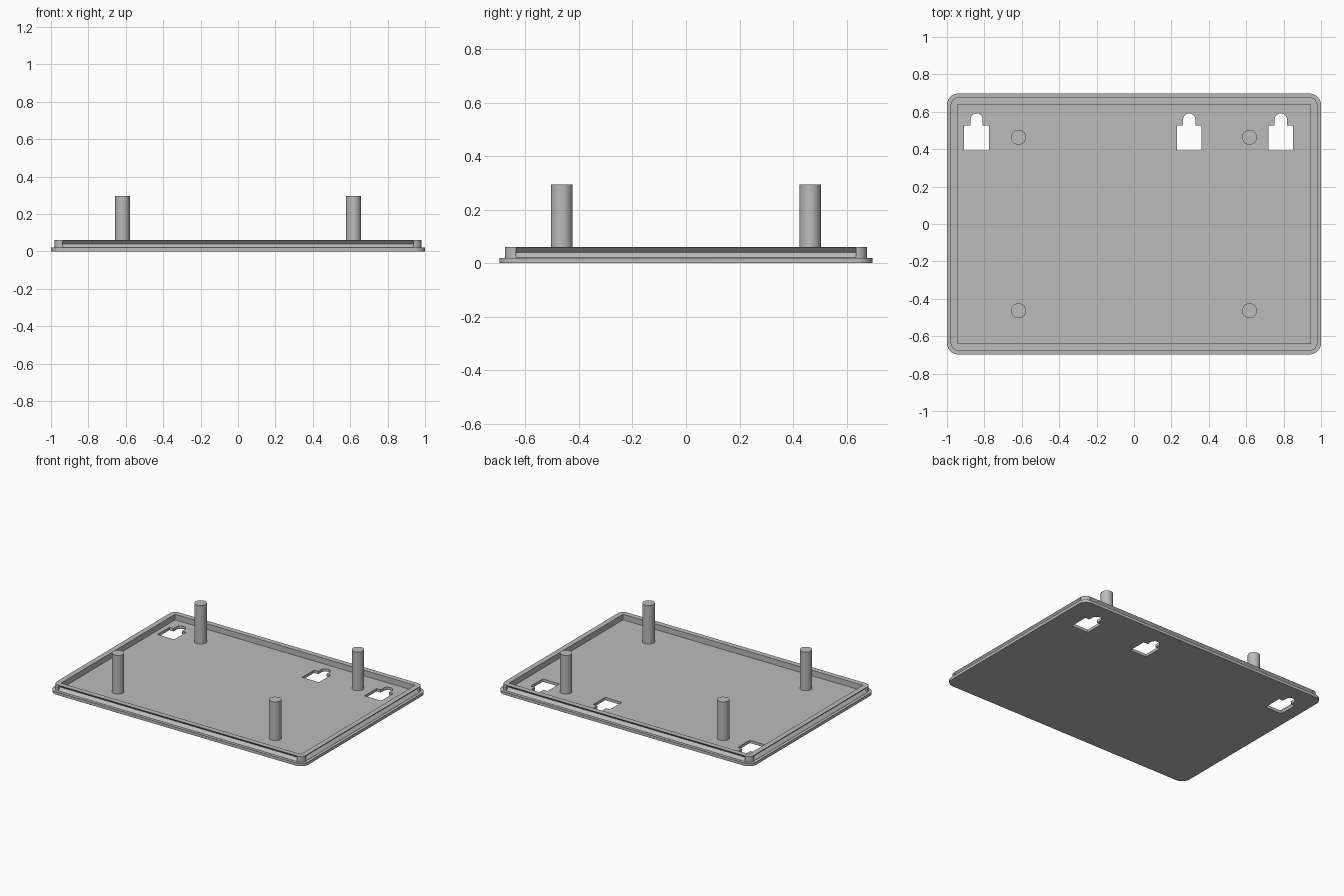
import bpy
import bmesh
from math import sin, cos, pi, radians
from mathutils import Matrix, Vector

default = bpy.data.objects.get("Cube")
if default:
    bpy.data.objects.remove(default, do_unlink=True)

grey = bpy.data.materials.new("plain grey")
grey.use_nodes = True
COLOUR = (0.5, 0.5, 0.5, 1)
grey.diffuse_color = COLOUR
grey.node_tree.nodes["Principled BSDF"].inputs["Base Color"].default_value = COLOUR

HALF_X, HALF_Y = 1.0, 0.697      # plate outline
LIP_X, LIP_Y = 0.98, 0.677       # raised lip outline
FLOOR, LIP_TOP, PEG_TOP = 0.02, 0.06, 0.295
WALL, LIP_RADIUS = 0.037, 0.042


def prism(name, outline, low, high, matrix=Matrix()):
    """Extrude a flat outline from low to high along local z."""
    bm = bmesh.new()
    face = bm.faces.new([bm.verts.new((x, y, low)) for x, y in outline])
    top = bmesh.ops.extrude_face_region(bm, geom=[face])["geom"]
    verts = [v for v in top if isinstance(v, bmesh.types.BMVert)]
    bmesh.ops.translate(bm, vec=(0, 0, high - low), verts=verts)
    bmesh.ops.transform(bm, matrix=matrix, verts=bm.verts)
    bmesh.ops.recalc_face_normals(bm, faces=bm.faces)
    mesh = bpy.data.meshes.new(name)
    bm.to_mesh(mesh)
    bm.free()
    mesh.materials.append(grey)
    obj = bpy.data.objects.new(name, mesh)
    bpy.context.collection.objects.link(obj)
    return obj


def arc(cx, cy, r, start, end, steps):
    return [(cx + r * cos(a), cy + r * sin(a))
            for a in (start + (end - start) * i / steps for i in range(steps + 1))]


def rounded(hx, hy, r):
    """Rectangle outline with rounded corners."""
    points = []
    for i, (sx, sy) in enumerate([(1, 1), (-1, 1), (-1, -1), (1, -1)]):
        points += arc(sx * (hx - r), sy * (hy - r), r, i * pi / 2, (i + 1) * pi / 2, 10)
    return points


def activate(obj):
    bpy.ops.object.select_all(action="DESELECT")
    obj.select_set(True)
    bpy.context.view_layer.objects.active = obj


def cut(obj, cutters):
    """Subtract each cutter, then discard it."""
    for cutter in cutters:
        cutter.hide_render = True
        mod = obj.modifiers.new("cut", "BOOLEAN")
        mod.operation = "DIFFERENCE"
        mod.solver = "EXACT"
        mod.object = cutter
        activate(obj)
        bpy.ops.object.modifier_apply(modifier=mod.name)
        bpy.data.objects.remove(cutter, do_unlink=True)


def smooth(obj):
    activate(obj)
    bpy.ops.object.shade_smooth_by_angle(angle=radians(30))


# Base plate with three keyhole mounting slots
plate = prism("base_plate", rounded(HALF_X, HALF_Y, 0.06), 0, FLOOR)
keyholes = []
for x in (-0.842, 0.295, 0.785):
    wide, slot = 0.066, 0.033
    shape = [(x - wide, 0.527), (x - wide, 0.393), (x + wide, 0.393), (x + wide, 0.527)]
    shape += [(x + slot, 0.527)] + arc(x, 0.558, slot, 0, pi, 16) + [(x - slot, 0.527)]
    keyholes.append(prism("keyhole_cutter", shape, -0.1, 0.1))
cut(plate, keyholes)
smooth(plate)

# Raised lip, square inside, with a V-shaped snap groove along each side
lip = prism("raised_lip", rounded(LIP_X, LIP_Y, LIP_RADIUS), FLOOR, LIP_TOP)
ix, iy = LIP_X - WALL, LIP_Y - WALL
cutters = [prism("pocket_cutter", [(-ix, -iy), (ix, -iy), (ix, iy), (-ix, iy)], -0.1, 0.2)]
MID, DEPTH, OUT = 0.04, 0.0195, 0.03
vee = [(-DEPTH, MID), (OUT, MID - DEPTH - OUT), (OUT, MID + DEPTH + OUT)]
for i in range(4):
    reach, span = (LIP_X, LIP_Y) if i % 2 == 0 else (LIP_Y, LIP_X)
    # local x points outward, local y points up, local z runs along the side
    stand = Matrix.Rotation(i * pi / 2, 4, "Z") @ Matrix.Translation(Vector((reach, 0, 0)))
    stand = stand @ Matrix.Rotation(pi / 2, 4, "X")
    length = span - LIP_RADIUS
    cutters.append(prism("groove_cutter", vee, -length, length, stand))
cut(lip, cutters)
smooth(lip)

# Four round standing pegs
for side, x in (("left", 0.618), ("right", -0.618)):
    for end, y in (("front", -0.464), ("back", 0.464)):
        circle = arc(x, y, 0.04, 0, 2 * pi, 48)[:-1]
        smooth(prism(f"{end}_{side}_peg", circle, FLOOR, PEG_TOP))
